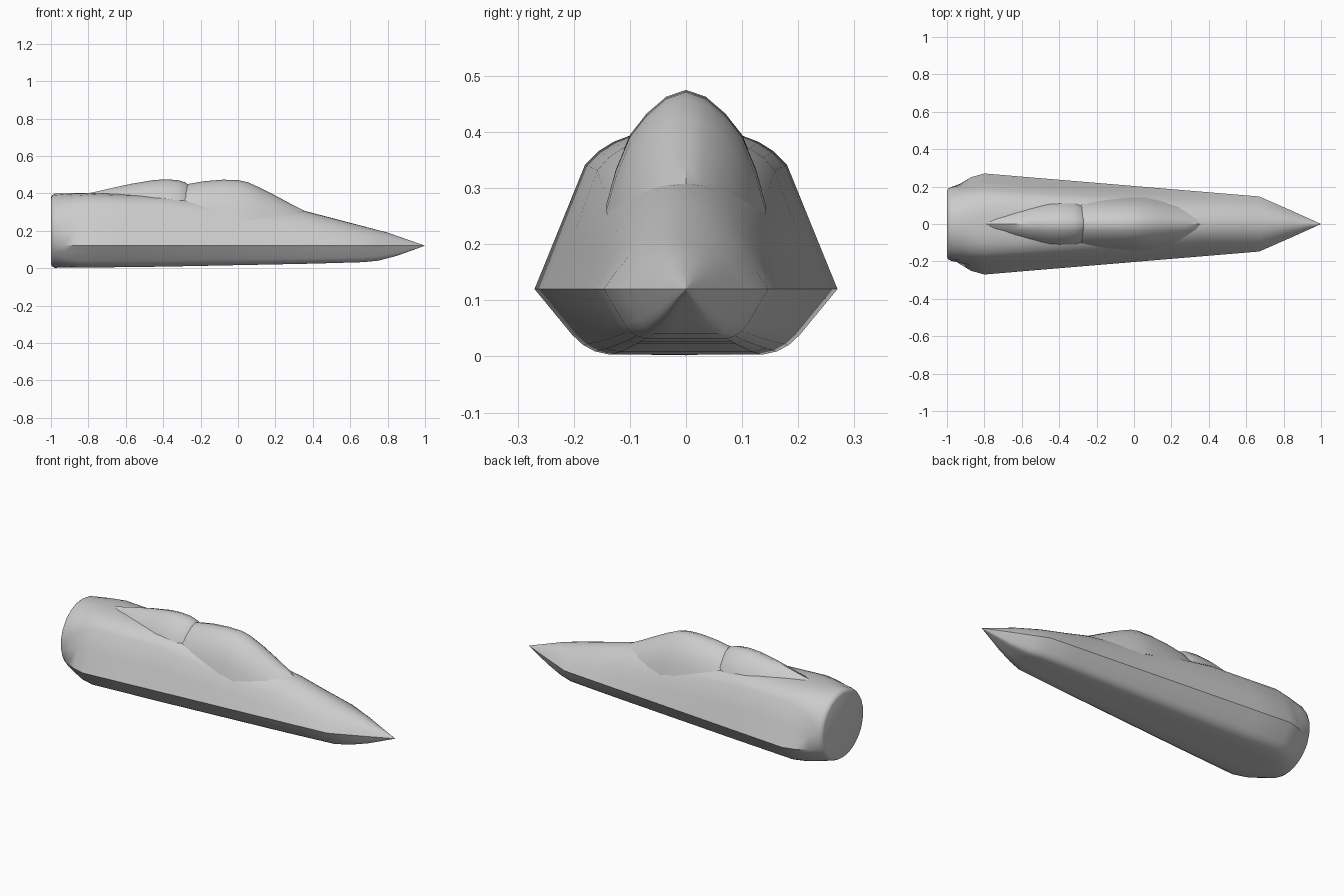
import bpy, bmesh, math

if "Cube" in bpy.data.objects:
    bpy.data.objects.remove(bpy.data.objects["Cube"])

grey = bpy.data.materials.new("plain grey")
grey.diffuse_color = (0.6, 0.6, 0.6, 1)
grey.use_nodes = True
grey.node_tree.nodes["Principled BSDF"].inputs["Base Color"].default_value = grey.diffuse_color


def loft(name, rings, angle):
    """Skin closed rings of equal length, capping both ends."""
    bm = bmesh.new()
    vs = [[bm.verts.new(p) for p in r] for r in rings]
    n = len(rings[0])
    for a, b in zip(vs, vs[1:]):
        for i in range(n):
            j = (i + 1) % n
            bm.faces.new((a[i], a[j], b[j], b[i]))
    bm.faces.new(vs[0])
    bm.faces.new(vs[-1][::-1])
    bmesh.ops.remove_doubles(bm, verts=bm.verts, dist=0.0003)
    bmesh.ops.recalc_face_normals(bm, faces=bm.faces)
    me = bpy.data.meshes.new(name)
    bm.to_mesh(me)
    bm.free()
    me.materials.append(grey)
    ob = bpy.data.objects.new(name, me)
    bpy.context.collection.objects.link(ob)
    bpy.ops.object.select_all(action='DESELECT')
    ob.select_set(True)
    bpy.context.view_layer.objects.active = ob
    bpy.ops.object.shade_smooth_by_angle(angle=math.radians(angle))
    return ob


def lerp(table, x):
    for (a, u), (b, v) in zip(table, table[1:]):
        if x <= b:
            return u + (v - u) * max(0, (x - a) / (b - a))
    return table[-1][1]


def ring(x, half):
    """Mirror a half section, listed from top centre to bottom centre."""
    return [(x, y, z) for y, z in half] + [(x, -y, z) for y, z in half[-2:0:-1]]


# Hull: chined section, blending to a round tail
CH = 0.12
WIDTH = [(-0.8, .27), (.67, .147), (.85, .068), (1, .0)]
TOP = [(-0.8, .402), (-.4, .39), (0, .35), (.35, .308), (.8, .19), (1, CH)]
BOTTOM = [(-0.8, .003), (-.4, .008), (.4, .024), (.67, .032), (.75, .04), (.85, .066), (1, CH)]
UPPER = [(0, 1), (.2, .995), (.37, .97), (.48, .93), (.58, .87), (.667, .785), (.83, .4), (1, 0)]
NOSE = [(0, 1), (.15, .98), (.3, .92), (.44, .83), (.58, .7), (.7, .55), (.85, .3), (1, 0)]
LOWER = [(.9, .28), (.75, .7), (.68, .85), (.6, .95), (.5, 1), (.25, 1), (0, 1)]


def hull_half(x):
    w, t, b = lerp(WIDTH, x), lerp(TOP, x), lerp(BOTTOM, x)
    k = lerp([(-.4, 0), (.4, 1)], x)
    pts = [(w * (u[0] * (1 - k) + v[0] * k), CH + (t - CH) * (u[1] * (1 - k) + v[1] * k))
           for u, v in zip(UPPER, NOSE)]
    return pts + [(w * u, CH - (CH - b) * v) for u, v in LOWER]


def tail_half(r):
    a0 = -math.asin(0.4)
    angs = [math.pi / 2 + (a0 - math.pi / 2) * i / 7 for i in range(8)]
    angs += [a0 + (-math.pi / 2 - a0) * i / 7 for i in range(1, 8)]
    return [(r * math.cos(a), .2 + r * math.sin(a)) for a in angs]


def mix(p, q, k):
    return [(a + (c - a) * k, b + (d - b) * k) for (a, b), (c, d) in zip(p, q)]


full, tail = hull_half(-.8), tail_half(.198)
rings = [ring(-1, tail_half(.178)), ring(-.995, tail_half(.189)), ring(-.98, tail)]
rings += [ring(x, mix(full, tail, k)) for x, k in ((-.93, .62), (-.87, .22))]
rings += [ring(x, hull_half(x)) for x in
          (-.8, -.6, -.4, -.2, 0, .2, .35, .5, .67, .75, .8, .85, .93, .998)]
loft("hull", rings, 35)

# Canopy and dorsal hump: half sections as (half width, drop below the crest)
DOME = [(0, 0), (.035, .012), (.07, .042), (.1, .08), (.125, .14), (.142, .2)]


def hump(name, stations):
    rings = []
    for x, top, s in stations:
        half = [(y * s, top - d) for y, d in DOME]
        rings.append(ring(x, half + [(0, top - .2)]))
    loft(name, rings, 40)


hump("canopy", [(-.43, .37, .8), (-.36, .42, .95), (-.26, .451, 1), (-.18, .465, 1),
                (-.08, .473, 1), (0, .471, 1), (.05, .46, 1), (.12, .429, .97),
                (.2, .388, .92), (.28, .345, .85), (.35, .31, .76), (.42, .27, .6)])
hump("dorsal_hump", [(-.85, .39, .5), (-.75, .411, .65), (-.65, .434, .8), (-.56, .453, .9),
                     (-.45, .471, 1), (-.38, .475, 1), (-.32, .47, .98), (-.28, .458, .9),
                     (-.255, .435, .75), (-.24, .4, .5)])
